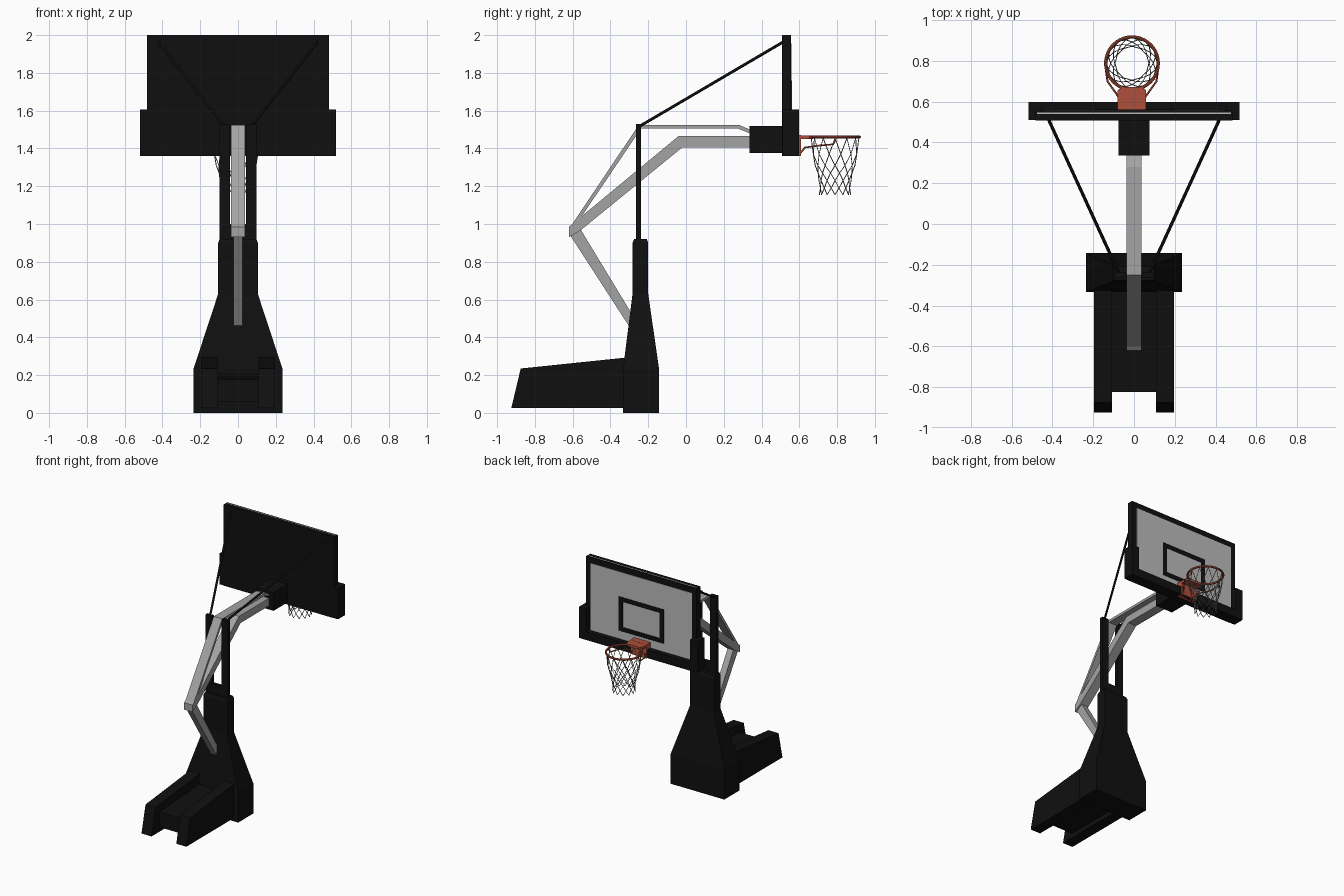
import bpy, bmesh, math

if "Cube" in bpy.data.objects:
    bpy.data.objects.remove(bpy.data.objects["Cube"])


def material(name, rgb):
    m = bpy.data.materials.new(name)
    m.diffuse_color = (*rgb, 1)
    m.use_nodes = True
    m.node_tree.nodes["Principled BSDF"].inputs["Base Color"].default_value = m.diffuse_color
    return m


BLACK = material("black", (0.005, 0.005, 0.005))
STEEL = material("steel_grey", (0.37, 0.37, 0.37))
GLASS = material("pale_glass", (0.5, 0.5, 0.5))
RED = material("rim_red", (0.43, 0.08, 0.045))
NET = material("net_grey", (0.25, 0.25, 0.25))


def link(name, bm, mat):
    bmesh.ops.recalc_face_normals(bm, faces=bm.faces)
    me = bpy.data.meshes.new(name)
    bm.to_mesh(me)
    bm.free()
    me.materials.append(mat)
    ob = bpy.data.objects.new(name, me)
    bpy.context.collection.objects.link(ob)
    return ob


def loft(name, rings, mat):
    """Skin a list of closed rings and cap both ends."""
    bm = bmesh.new()
    vs = [[bm.verts.new(p) for p in r] for r in rings]
    n = len(vs[0])
    for a, b in zip(vs, vs[1:]):
        for i in range(n):
            j = (i + 1) % n
            bm.faces.new((a[i], a[j], b[j], b[i]))
    bm.faces.new(vs[0])
    bm.faces.new(vs[-1])
    return link(name, bm, mat)


def prism(name, yz, x0, x1, mat):
    """Side profile extruded along x."""
    return loft(name, [[(x, y, z) for y, z in yz] for x in (x0, x1)], mat)


def box(name, x0, x1, y0, y1, z0, z1, mat):
    return prism(name, [(y0, z0), (y1, z0), (y1, z1), (y0, z1)], x0, x1, mat)


def tubes(name, paths, radius, mat, res=1):
    cu = bpy.data.curves.new(name, 'CURVE')
    cu.dimensions = '3D'
    cu.bevel_depth = radius
    cu.bevel_resolution = res
    cu.use_fill_caps = True
    for path in paths:
        sp = cu.splines.new('POLY')
        sp.points.add(len(path) - 1)
        for pt, co in zip(sp.points, path):
            pt.co = (*co, 1)
    cu.materials.append(mat)
    ob = bpy.data.objects.new(name, cu)
    bpy.context.collection.objects.link(ob)
    bpy.ops.object.select_all(action='DESELECT')
    ob.select_set(True)
    bpy.context.view_layer.objects.active = ob
    bpy.ops.object.convert(target='MESH')
    return ob


SIDES = (("left", -1), ("right", 1))

# Tapered column
levels = [(0, .235, -.333, -.143), (.235, .235, -.333, -.143),
          (.63, .105, -.283, -.2), (.9, .105, -.283, -.2), (.92, .097, -.275, -.208)]
loft("column", [[(-w, a, z), (w, a, z), (w, b, z), (-w, b, z)]
                for z, w, a, b in levels], BLACK)

# Rear ballast base: two rails and a lower centre
for tag, s in SIDES:
    prism(f"base_rail_{tag}", [(-.925, .025), (-.875, .235), (-.325, .292), (-.325, .025)],
          s * .108, s * .196, BLACK)
prism("base_centre", [(-.825, .06), (-.825, .18), (-.325, .21), (-.325, .06)],
      -.108, .108, BLACK)

# Uprights and the plate between them
for tag, s in SIDES:
    box(f"upright_{tag}", s * .042, s * .098, -.265, -.238, .9, 1.53, BLACK)
box("upright_plate", -.042, .042, -.262, -.242, .9, 1.0, BLACK)

# Folding arm
prism("lower_strut", [(-.61, .935), (-.56, .975), (-.26, .48), (-.27, .41)],
      -.025, .025, STEEL)
prism("main_arm", [(-.62, .93), (-.62, .985), (-.04, 1.465), (.36, 1.465),
                   (.36, 1.405), (-.02, 1.405), (-.56, .965)], -.037, .037, STEEL)
prism("upper_link", [(-.612, .985), (-.25, 1.525), (.28, 1.525), (.35, 1.495),
                     (.35, 1.475), (.275, 1.505), (-.238, 1.505), (-.59, .985)],
      -.037, .037, STEEL)

# Mounting box and diagonal stays
box("mount_box", -.075, .075, .336, .53, 1.375, 1.52, BLACK)
tubes("stays", [[(s * .07, -.25, 1.515), (s * .425, .525, 1.97)] for _, s in SIDES],
      .008, BLACK)

# Backboard with pale front, target frame and top edge strip
box("backboard", -.483, .483, .508, .556, 1.36, 2.0, BLACK)
box("glass_panel", -.442, .442, .55, .559, 1.40, 1.955, GLASS)
box("glass_top_edge", -.475, .475, .54, .546, 1.99, 2.001, GLASS)
for tag, s in SIDES:
    box(f"target_side_{tag}", s * .16, s * .197, .555, .562, 1.49, 1.76, BLACK)
for tag, z in (("bottom", 1.49), ("top", 1.725)):
    box(f"target_{tag}", -.16, .16, .555, .562, z, z + .035, BLACK)

# Edge padding
box("bottom_pad", -.518, .518, .52, .598, 1.36, 1.425, BLACK)
for tag, s in SIDES:
    prism(f"corner_pad_{tag}", [(.51, 1.36), (.598, 1.36), (.598, 1.605), (.51, 1.605)],
          s * .455, s * .518, BLACK)

# Rim, bracket and braces
CX, CY = -.01, .789
bpy.ops.mesh.primitive_torus_add(location=(CX, CY, 1.461), major_radius=.129,
                                 minor_radius=.008, major_segments=40, minor_segments=8)
rim = bpy.context.object
rim.name = "rim"
rim.data.materials.append(RED)
bpy.ops.object.shade_smooth_by_angle()
box("rim_back_plate", CX - .07, CX + .07, .56, .608, 1.36, 1.47, RED)
loft("rim_bracket", [[(CX - .07, .57, z), (CX + .07, .57, z), (CX + .07, .655, z),
                      (CX + .05, .672, z), (CX - .05, .672, z), (CX - .07, .655, z)]
                     for z in (1.45, 1.469)], RED)
tubes("rim_braces", [[(CX + s * .055, .605, 1.375), (CX + s * .07, .63, 1.405),
                      (CX + s * .12, .70, 1.415), (CX + s * .131, .78, 1.422),
                      (CX + s * .129, .795, 1.458)] for _, s in SIDES], .005, RED)

# Net of crossing strands
profile = [(.126, 1.455), (.119, 1.37), (.105, 1.31), (.093, 1.27),
           (.085, 1.23), (.08, 1.19), (.083, 1.155)]
strands = []
for k in range(12):
    for s in (-1, 1):
        strands.append([(CX + r * math.cos(k * math.pi / 6 + s * i * math.pi / 12),
                         CY + r * math.sin(k * math.pi / 6 + s * i * math.pi / 12), z)
                        for i, (r, z) in enumerate(profile)])
tubes("net", strands, .0025, NET, 0)
